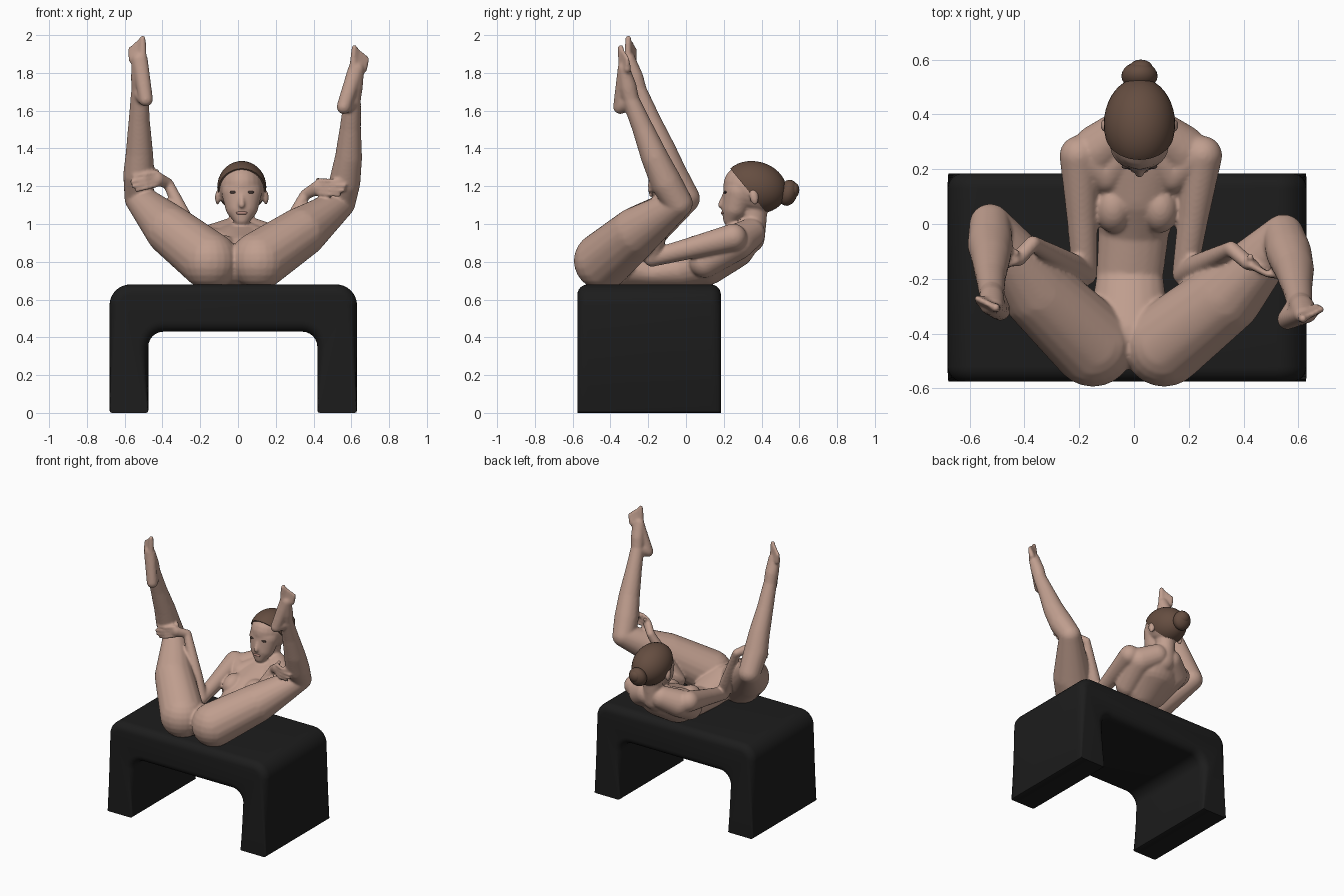
import bpy, bmesh, math
from mathutils import Vector, Matrix

if "Cube" in bpy.data.objects:
    bpy.data.objects.remove(bpy.data.objects["Cube"])

def material(name, rgb):
    m = bpy.data.materials.new(name)
    m.diffuse_color = (*rgb, 1)
    m.use_nodes = True
    m.node_tree.nodes["Principled BSDF"].inputs["Base Color"].default_value = m.diffuse_color
    return m

SKIN = material("skin", (0.53, 0.345, 0.275))
HAIR = material("brown hair", (0.13, 0.075, 0.052))
BLACK = material("black upholstery", (0.012, 0.012, 0.012))
DARK = material("dark eye", (0.06, 0.04, 0.035))
LIP = material("lip", (0.42, 0.23, 0.19))

def finish(bm, name, mat, angle=40):
    me = bpy.data.meshes.new(name)
    bm.to_mesh(me)
    bm.free()
    me.materials.append(mat)
    ob = bpy.data.objects.new(name, me)
    bpy.context.collection.objects.link(ob)
    for o in bpy.context.selected_objects:
        o.select_set(False)
    bpy.context.view_layer.objects.active = ob
    ob.select_set(True)
    bpy.ops.object.shade_smooth_by_angle(angle=math.radians(angle))
    return ob

def ball(bm, c, r, tilt=0, seg=24):
    """Ellipsoid; tilt turns it about x."""
    r = (r, r, r) if isinstance(r, (int, float)) else r
    mat = Matrix.Translation(c) @ Matrix.Rotation(math.radians(tilt), 4, 'X') @ Matrix.Diagonal((*r, 1))
    return bmesh.ops.create_uvsphere(bm, u_segments=seg, v_segments=seg // 2, radius=1, matrix=mat)["verts"]

def chain(bm, pts):
    """Tapered limb: convex hulls over successive (centre, radius) balls."""
    for a, b in zip(pts, pts[1:]):
        t = bmesh.new()
        for c, r in (a, b):
            ball(t, c, r)
        res = bmesh.ops.convex_hull(t, input=t.verts[:])
        junk = {g for g in res["geom_interior"] + res["geom_unused"] if isinstance(g, bmesh.types.BMVert)}
        bmesh.ops.delete(t, geom=[v for v in junk if v.is_valid], context='VERTS')
        tmp = bpy.data.meshes.new("tmp")
        t.to_mesh(tmp)
        t.free()
        bm.from_mesh(tmp)
        bpy.data.meshes.remove(tmp)

# ---- padded bench: U profile extruded front to back ----
bm = bmesh.new()
prof = [(-.68, 0), (-.475, 0), (-.475, .43), (.42, .43), (.42, 0), (.63, 0), (.63, .68), (-.68, .68)]
face = bm.faces.new([bm.verts.new((x, -.575, z)) for x, z in prof])
ext = bmesh.ops.extrude_face_region(bm, geom=[face])
bmesh.ops.translate(bm, verts=[v for v in ext["geom"] if isinstance(v, bmesh.types.BMVert)], vec=(0, .76, 0))
def corner(z):
    return [e for e in bm.edges if abs(e.verts[0].co.y - e.verts[1].co.y) > .5
            and all(abs(v.co.z - z) < .001 for v in e.verts)]
bmesh.ops.bevel(bm, geom=corner(.68), offset=.11, segments=8, profile=.5, affect='EDGES')
bmesh.ops.bevel(bm, geom=corner(.43), offset=.08, segments=6, profile=.5, affect='EDGES')
foot_edges = [e for e in corner(0)]
bmesh.ops.bevel(bm, geom=foot_edges, offset=.012, segments=2, profile=.5, affect='EDGES')
bmesh.ops.recalc_face_normals(bm, faces=bm.faces[:])
rim = [e for e in bm.edges if abs(e.verts[0].co.y - e.verts[1].co.y) < .001 and max(v.co.z for v in e.verts) > .02]
bmesh.ops.bevel(bm, geom=rim, offset=.055, segments=6, profile=.5, affect='EDGES')
finish(bm, "bench", BLACK)

# ---- body: everything merged by a voxel remesh ----
bm = bmesh.new()
# torso, shoulder blades and neck
chain(bm, [((-.02, -.40, .785), (.15, .12, .115)), ((-.015, -.19, .74), (.122, .09, .078)),
           ((0, -.02, .76), (.13, .1, .10)), ((.01, .11, .81), (.165, .12, .135)),
           ((.02, .24, .875), (.185, .125, .115)), ((.02, .31, .935), (.14, .1, .075))])
for s in (-1, 1):
    chain(bm, [((.02 + s * .12, .10, .80), .085), ((.02 + s * .15, .27, .905), .095), ((.02 + s * .06, .34, .95), .08)])
    chain(bm, [((.02 + s * .21, .255, .925), .072), ((.02 + s * .12, .18, .90), .07), ((.02, .33, .955), .07)])
    ball(bm, (.01 + s * .085, .055, .865), (.068, .09, .075), 20)
chain(bm, [((.02, .33, .93), .088), ((.02, .36, 1.01), .066), ((.02, .365, 1.12), .07)])
# head, jaw, nose and ears
ball(bm, (.02, .36, 1.19), (.122, .165, .13), -15)
chain(bm, [((.02, .285, 1.17), (.108, .088, .09)), ((.02, .262, 1.08), (.085, .073, .06)),
           ((.02, .235, 1.018), (.04, .038, .028))])
chain(bm, [((.02, .207, 1.16), .012), ((.02, .183, 1.10), .016)])
for x in (-.108, .148):
    ball(bm, (x, .36, 1.14), (.014, .024, .04), 15)

def leg(hip, mid, knee, calf1, calf2, shin, ankle, heel, foot, toe):
    chain(bm, [(hip, .154), (mid, .134), (knee, .076), (calf1, .083), (calf2, .072), (shin, .056), (ankle, .046)])
    instep = Vector(ankle).lerp(Vector(foot), .45) + Vector((0, .0, 0))
    chain(bm, [(ankle, .044), (heel, .038), (foot, (.043, .032, .04)), (instep, .047), (ankle, .044)])
    side = 1 if toe[0] > 0 else -1
    # toes, big one inward
    for i in range(5):
        off = (i - 1.2) * .017
        r = .016 if i == 0 else .011
        tip = Vector(toe) + Vector((side * off, off * .5, -.014 * i))
        base = Vector(foot) + Vector((side * off * .8, off * .4, 0))
        chain(bm, [(base, .021), (tip, r)])
leg((-.15, -.44, .805), (-.355, -.245, .965), (-.525, -.002, 1.135), (-.525, -.075, 1.26), (-.522, -.12, 1.38),
    (-.523, -.19, 1.55), (-.52, -.25, 1.70), (-.488, -.315, 1.66), (-.52, -.30, 1.87), (-.525, -.295, 1.983))
leg((.11, -.44, .805), (.335, -.265, .955), (.545, -.04, 1.11), (.565, -.105, 1.22), (.585, -.165, 1.35),
    (.595, -.23, 1.51), (.605, -.29, 1.65), (.56, -.348, 1.62), (.625, -.33, 1.82), (.637, -.335, 1.933))

def arm(shoulder, elbow, wrist, palm, tip):
    mid = Vector(shoulder).lerp(Vector(elbow), .5)
    chain(bm, [(shoulder, .072), (mid, .057), (elbow, .046), (Vector(elbow).lerp(Vector(wrist), .3), .045),
               (wrist, .028), (palm, (.034, .02, .038))])
    # fingers of differing length, bent over the leg
    for i, cut in enumerate((.8, .95, 1, .88)):
        dz = (i - 1.5) * .027
        p = Vector(palm) + Vector((0, 0, dz * .8))
        end = p.lerp(Vector(tip) + Vector((0, 0, dz)), cut)
        chain(bm, [(p, .014), (p.lerp(end, .5) + Vector((0, -.014, 0)), .012), (end, .01)])
    chain(bm, [(palm, .016), (Vector(palm) + Vector((0, .03, .04)), .013)])
arm((-.2, .25, .93), (-.18, -.18, .82), (-.37, -.07, 1.215), (-.43, -.135, 1.24), (-.565, -.16, 1.21))
arm((.25, .25, .93), (.185, -.18, .82), (.355, -.09, 1.155), (.425, -.15, 1.195), (.565, -.195, 1.19))
body = finish(bm, "body", SKIN, 180)
rm = body.modifiers.new("merge", 'REMESH')
rm.mode = 'VOXEL'
rm.voxel_size = .008
rm.use_smooth_shade = True
sm = body.modifiers.new("soften", 'SMOOTH')
sm.factor = .5
sm.iterations = 6

# ---- hair: cap cut along the hairline, with a bun ----
bm = bmesh.new()
ball(bm, (.02, .365, 1.195), (.13, .17, .136), -15, 40)
bmesh.ops.bisect_plane(bm, geom=bm.verts[:] + bm.edges[:] + bm.faces[:], plane_co=(.02, .245, 1.28),
                       plane_no=(0, .774, .633), clear_inner=True)
bmesh.ops.holes_fill(bm, edges=[e for e in bm.edges if e.is_boundary], sides=0)
finish(bm, "hair_cap", HAIR)
bm = bmesh.new()
ball(bm, (.02, .54, 1.165), (.066, .05, .07), -15)
ball(bm, (.025, .565, 1.175), (.045, .034, .045), -15)
finish(bm, "hair_bun", HAIR)

# ---- face details ----
bm = bmesh.new()
for s in (-1, 1):
    ball(bm, (.02 + s * .044, .209, 1.168), (.021, .009, .008), 0, 16)
finish(bm, "eyes", DARK)
bm = bmesh.new()
ball(bm, (.02, .194, 1.058), (.032, .009, .009), 0, 16)
finish(bm, "lips", LIP)
